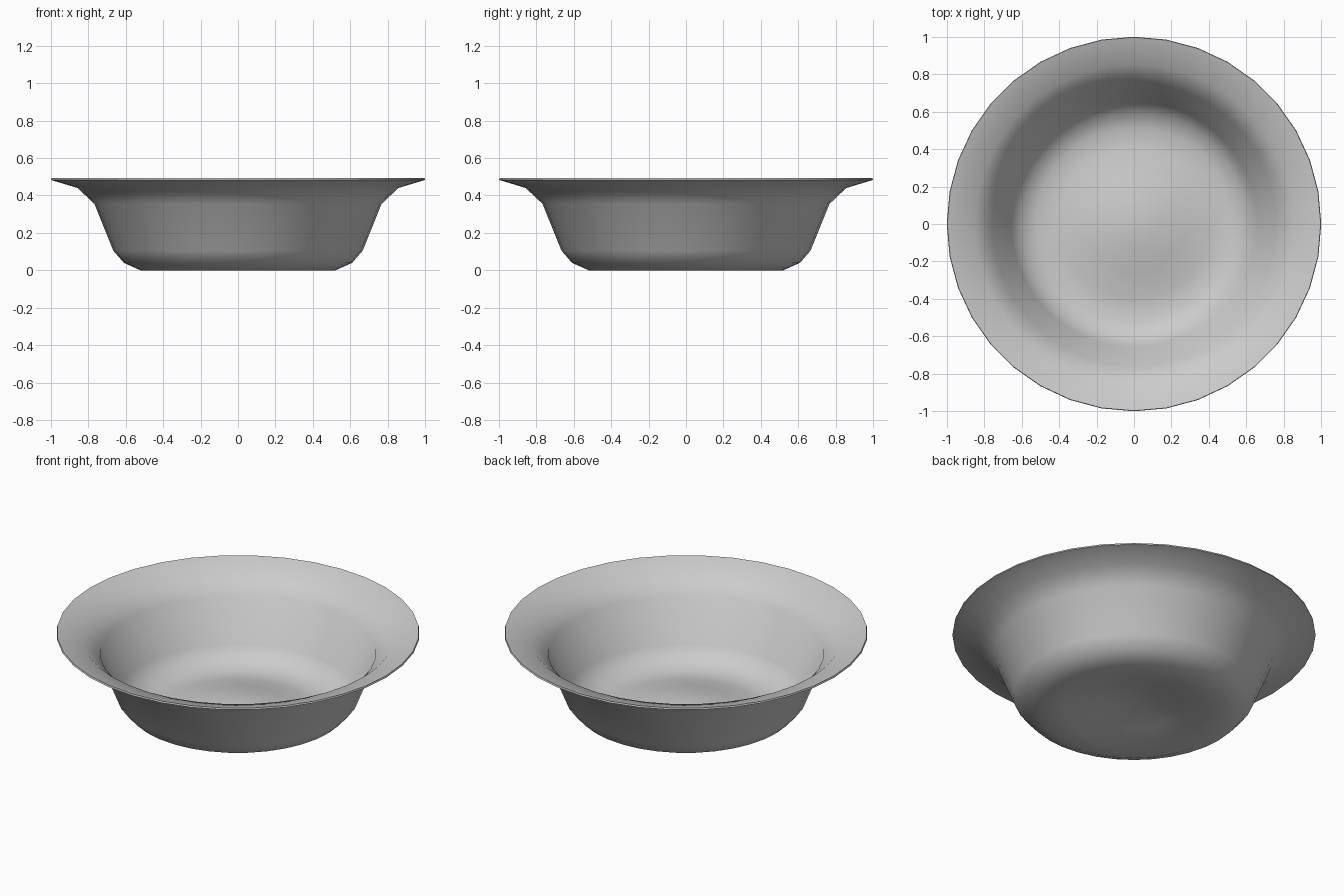
import bpy
import bmesh
from math import radians
from mathutils import Matrix, Vector

cube = bpy.data.objects.get("Cube")
if cube:
    bpy.data.objects.remove(cube, do_unlink=True)


def make_material(name, color):
    mat = bpy.data.materials.new(name)
    mat.use_nodes = True
    mat.diffuse_color = color
    mat.node_tree.nodes["Principled BSDF"].inputs["Base Color"].default_value = color
    return mat


def lathe(name, profile, sides, mat):
    """Revolve (radius, height) points about z; the first point lies on the axis."""
    bm = bmesh.new()
    verts = [bm.verts.new((r, 0, z)) for r, z in profile]
    edges = [bm.edges.new(pair) for pair in zip(verts, verts[1:])]
    bmesh.ops.spin(bm, geom=verts + edges, cent=Vector(), axis=Vector((0, 0, 1)),
                   angle=radians(360), steps=sides)
    bmesh.ops.remove_doubles(bm, verts=bm.verts, dist=0.0005)
    bmesh.ops.recalc_face_normals(bm, faces=bm.faces)
    # Make the shell point outward, so its base faces down
    bm.normal_update()
    base = min(bm.faces, key=lambda f: f.calc_center_median().xy.length)
    if base.normal.z > 0:
        bmesh.ops.reverse_faces(bm, faces=bm.faces)
    mesh = bpy.data.meshes.new(name)
    bm.to_mesh(mesh)
    bm.free()
    mesh.materials.append(mat)
    obj = bpy.data.objects.new(name, mesh)
    bpy.context.collection.objects.link(obj)
    return obj


grey = make_material("light grey", (0.6, 0.6, 0.6, 1))

# Outer skin: raised base centre, rounded foot, sloping wall, flared rim
profile = [(0, 0.075), (0.13, 0.065), (0.26, 0.035), (0.4, 0.008), (0.52, 0),
           (0.61, 0.04), (0.666, 0.105), (0.767, 0.355), (0.857, 0.44), (1, 0.483)]
basin = lathe("basin", profile, 36, grey)

# Thin wall grown inward from the skin
wall = basin.modifiers.new("wall", "SOLIDIFY")
wall.thickness = 0.01
wall.offset = -1
wall.use_even_offset = True

bpy.ops.object.select_all(action="DESELECT")
basin.select_set(True)
bpy.context.view_layer.objects.active = basin
bpy.ops.object.modifier_apply(modifier="wall")
bpy.ops.object.shade_smooth_by_angle(angle=radians(40))
